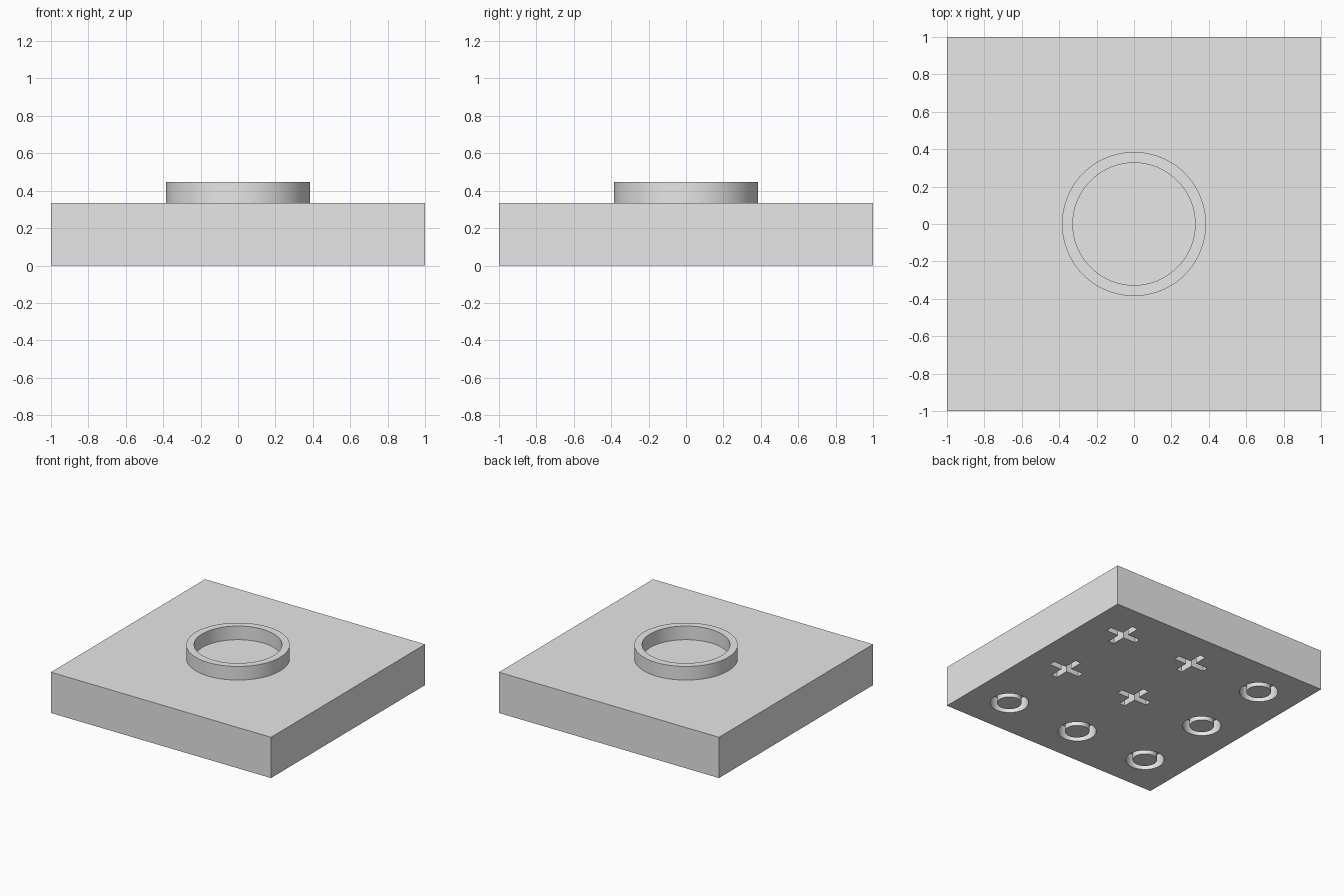
import bpy, bmesh
from math import cos, sin, tau

cube = bpy.data.objects.get("Cube")
if cube:
    bpy.data.objects.remove(cube, do_unlink=True)

BASE_H, TOP = 0.335, 0.447
SLOT_DEPTH, CELL = 0.11, 2 / 3
SLOT_R, SLOT_IN = 0.144, 0.092
ARM, HALF_W = 0.14, 0.026

grey = bpy.data.materials.new("light_grey")
grey.use_nodes = True
grey.diffuse_color = (0.8, 0.8, 0.8, 1)
grey.node_tree.nodes["Principled BSDF"].inputs["Base Color"].default_value = (0.8, 0.8, 0.8, 1)


def make_object(name, bm):
    bmesh.ops.recalc_face_normals(bm, faces=bm.faces)
    mesh = bpy.data.meshes.new(name)
    bm.to_mesh(mesh)
    bm.free()
    mesh.materials.append(grey)
    obj = bpy.data.objects.new(name, mesh)
    bpy.context.collection.objects.link(obj)
    return obj


def add_tube(bm, x, y, z0, z1, outer, inner, sides):
    """Closed ring with a rectangular cross-section."""
    rings = []
    for i in range(sides):
        c, s = cos(tau * i / sides), sin(tau * i / sides)
        rings.append([bm.verts.new((x + r * c, y + r * s, z))
                      for r, z in ((inner, z0), (outer, z0), (outer, z1), (inner, z1))])
    for i, a in enumerate(rings):
        b = rings[(i + 1) % sides]
        for k in range(4):
            n = (k + 1) % 4
            bm.faces.new((a[k], b[k], b[n], a[n]))


def add_plus(bm, x, y, z0, z1):
    """Extruded plus sign, one arm end and inner corner per quarter turn."""
    outline = []
    for c, s in ((1, 0), (0, 1), (-1, 0), (0, -1)):
        for u, v in ((ARM, -HALF_W), (ARM, HALF_W), (HALF_W, HALF_W)):
            outline.append((x + u * c - v * s, y + u * s + v * c))
    face = bm.faces.new([bm.verts.new((px, py, z0)) for px, py in outline])
    out = bmesh.ops.extrude_face_region(bm, geom=[face], use_keep_orig=True)
    for v in out["geom"]:
        if isinstance(v, bmesh.types.BMVert):
            v.co.z = z1


def smooth(obj):
    bpy.ops.object.select_all(action="DESELECT")
    obj.select_set(True)
    bpy.context.view_layer.objects.active = obj
    bpy.ops.object.shade_smooth_by_angle()


# Square base
bm = bmesh.new()
bmesh.ops.create_cube(bm, size=1)
for v in bm.verts:
    v.co = (v.co.x * 2, v.co.y * 2, (v.co.z + 0.5) * BASE_H)
base = make_object("base", bm)

# Underside grooves: circles along two edges, plus signs in the other cells
bm = bmesh.new()
for i in (-1, 0, 1):
    for j in (-1, 0, 1):
        if min(i, j) < 0:
            add_tube(bm, i * CELL, j * CELL, -0.1, SLOT_DEPTH, SLOT_R, SLOT_IN, 48)
        else:
            add_plus(bm, i * CELL, j * CELL, -0.1, SLOT_DEPTH)
cutter = make_object("groove_cutter", bm)
cutter.hide_render = True

# Carve the grooves and discard the cutter
bpy.context.view_layer.objects.active = base
mod = base.modifiers.new("grooves", "BOOLEAN")
mod.operation = "DIFFERENCE"
mod.solver = "EXACT"
mod.object = cutter
bpy.ops.object.modifier_apply(modifier=mod.name)
bpy.data.objects.remove(cutter, do_unlink=True)
smooth(base)

# Raised rim on top
bm = bmesh.new()
add_tube(bm, 0, 0, BASE_H, TOP, 0.385, 0.327, 96)
smooth(make_object("top_rim", bm))
